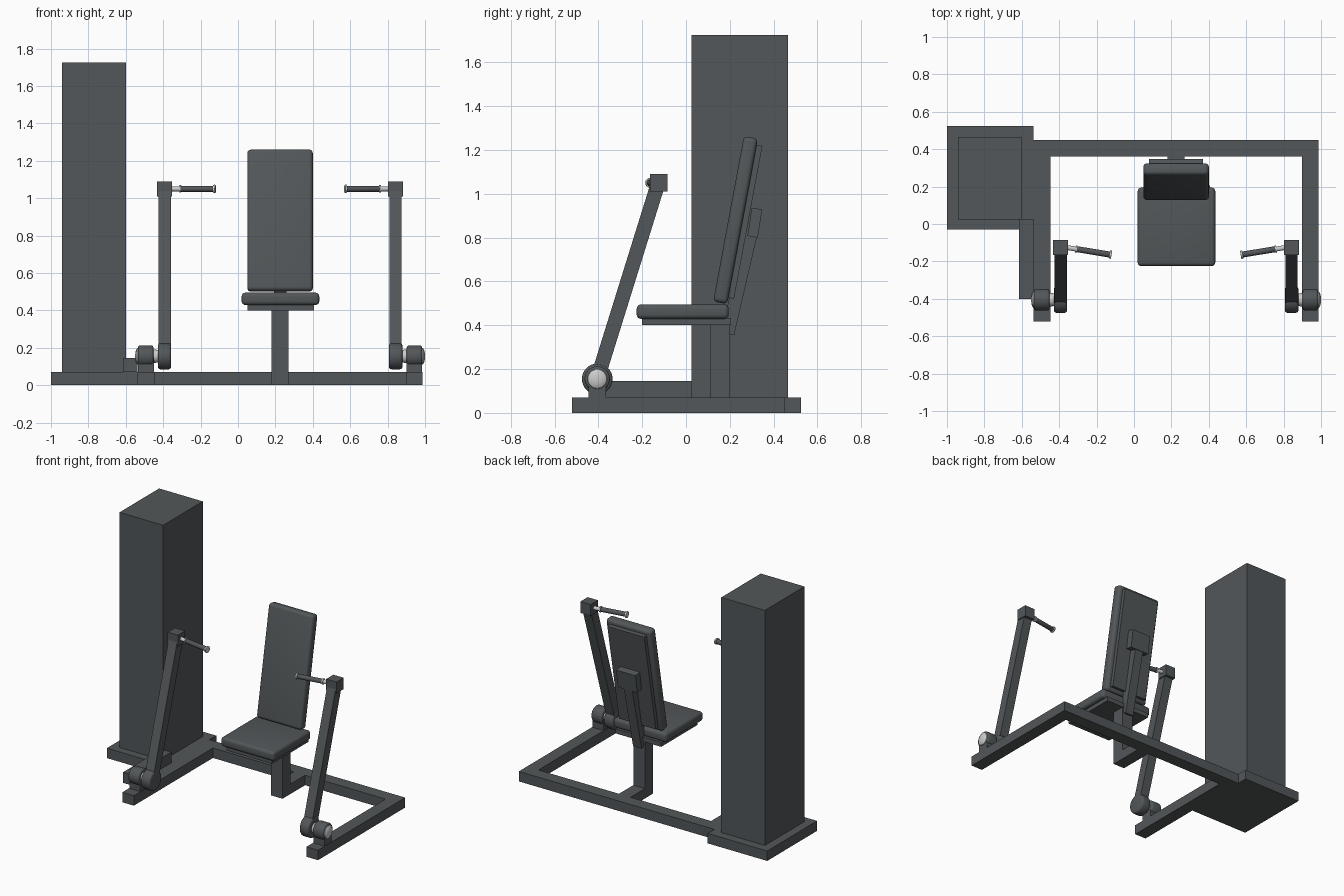
import bpy, bmesh, math
from mathutils import Vector, Matrix

if "Cube" in bpy.data.objects:
    bpy.data.objects.remove(bpy.data.objects["Cube"])


def material(name, rgb):
    m = bpy.data.materials.new(name)
    m.diffuse_color = (*rgb, 1)
    m.use_nodes = True
    m.node_tree.nodes["Principled BSDF"].inputs["Base Color"].default_value = m.diffuse_color
    return m


DARK = material("charcoal grey", (0.085, 0.095, 0.1))
LIGHT = material("light steel", (0.6, 0.6, 0.6))
MID = 0.225          # centre line of the seat and both arms
ARM_Y, ARM_Z = -0.405, 0.155


def finish(name, bm, mat):
    bmesh.ops.recalc_face_normals(bm, faces=bm.faces)
    me = bpy.data.meshes.new(name)
    bm.to_mesh(me)
    bm.free()
    me.materials.append(mat)
    ob = bpy.data.objects.new(name, me)
    bpy.context.collection.objects.link(ob)
    return ob


def smooth(ob, angle=35):
    bpy.ops.object.select_all(action='DESELECT')
    ob.select_set(True)
    bpy.context.view_layer.objects.active = ob
    bpy.ops.object.shade_smooth_by_angle(angle=math.radians(angle))


def block(name, center, size, tilt=0, radius=0):
    """Box leaning back by tilt degrees, with optional rounded edges."""
    bm = bmesh.new()
    bmesh.ops.create_cube(bm, size=1)
    bmesh.ops.scale(bm, vec=size, verts=bm.verts)
    if radius:
        bmesh.ops.bevel(bm, geom=bm.edges[:], offset=radius, segments=4,
                        profile=0.5, affect='EDGES')
    mat = Matrix.Translation(center) @ Matrix.Rotation(math.radians(-tilt), 4, 'X')
    bmesh.ops.transform(bm, matrix=mat, verts=bm.verts)
    ob = finish(name, bm, DARK)
    if radius:
        smooth(ob)
    return ob


def box(name, x, y, z):
    """Axis-aligned box from three ranges."""
    lo, hi = Vector((x[0], y[0], z[0])), Vector((x[1], y[1], z[1]))
    size = hi - lo
    return block(name, (lo + hi) / 2, [abs(v) for v in size])


def lathe(name, profile, origin, direction, mat, seg=32):
    """Closed solid turned around direction; profile is (distance, radius)."""
    bm = bmesh.new()
    q = Vector(direction).to_track_quat('Z', 'Y')
    rings = []
    for t, r in profile:
        rings.append([bm.verts.new(Vector(origin) + q @ Vector(
            (r * math.cos(a), r * math.sin(a), t)))
            for a in (2 * math.pi * i / seg for i in range(seg))])
    for a, b in zip(rings, rings[1:]):
        for i in range(seg):
            j = (i + 1) % seg
            bm.faces.new((a[i], a[j], b[j], b[i]))
    bm.faces.new(rings[0])
    bm.faces.new(rings[-1])
    ob = finish(name, bm, mat)
    smooth(ob)
    return ob


def rounded(length, r, c):
    """Cylinder profile with rounded rims."""
    arc = [(c * (1 - math.cos(a)), r - c * (1 - math.sin(a)))
           for a in (0, math.pi / 6, math.pi / 3, math.pi / 2)]
    return arc + [(length - t, rr) for t, rr in reversed(arc)]


# Weight cabinet and its plinth
box("cabinet_base", (-1.0, -0.537), (-0.03, 0.525), (0, 0.07))
box("weight_cabinet", (-0.94, -0.60), (0.025, 0.465), (0.07, 1.725))
box("cable_channel", (-0.615, -0.537), (-0.40, 0.026), (0.07, 0.145))

# Floor frame
box("rear_beam", (-0.447, 0.897), (0.36, 0.45), (0, 0.07))
box("seat_foot", (0.18, 0.27), (0.20, 0.36), (0, 0.07))

# Seat
box("seat_post", (0.18, 0.27), (0.11, 0.20), (0, 0.40))
box("seat_plate", (0.05, 0.405), (-0.20, 0.205), (0.40, 0.432))
block("seat_cushion", (MID + 0.002, -0.015, 0.462), (0.415, 0.42, 0.066), 0, 0.02)

# Backrest and its support
block("back_cushion", (MID, 0.226, 0.88), (0.35, 0.065, 0.768), 10.5, 0.02)
block("back_plate", (MID, 0.270, 0.872), (0.287, 0.028, 0.71), 10.5)
block("back_strut", (MID, 0.248, 0.61), (0.066, 0.06, 0.51), 13)
block("back_bracket", (MID, 0.314, 0.868), (0.15, 0.048, 0.13), 9)

# Mirrored side rails, pivots and press arms
for side, s in (("left", -1), ("right", 1)):
    def X(d):
        return MID + s * d

    box(side + "_rail", (X(0.672), X(0.762)), (-0.52, 0.45), (0, 0.07))
    box(side + "_pivot_mount", (X(0.675), X(0.759)), (-0.445, -0.365), (0.07, 0.15))
    out = (s, 0, 0)
    lathe(side + "_pivot_housing", rounded(0.083, 0.058, 0.012),
          (X(0.677), ARM_Y, ARM_Z), out, DARK)
    lathe(side + "_pivot_shaft",
          [(0, 0.032), (0.122, 0.045), (0.128, 0.043), (0.134, 0.034),
           (0.138, 0.018), (0.139, 0.004)],
          (X(0.636), ARM_Y, ARM_Z), out, LIGHT)
    lathe(side + "_arm_hub", rounded(0.072, 0.07, 0.014),
          (X(0.582), ARM_Y, ARM_Z), out, DARK)

    # Leaning arm from hub to top block
    a, b = Vector((X(0.617), ARM_Y, ARM_Z)), Vector((X(0.617), -0.128, 1.045))
    d = b - a
    block(side + "_arm", (a + b) / 2, (0.066, 0.066, d.length),
          math.degrees(math.atan2(d.y, d.z)))
    box(side + "_arm_block", (X(0.577), X(0.657)), (-0.165, -0.085), (1.01, 1.09))

    # Inward handle
    start = Vector((X(0.582), -0.126, 1.05))
    aim = Vector((X(0.345), -0.165, 1.05)) - start
    n = aim.normalized()
    L = aim.length
    lathe(side + "_handle_rod",
          [(0, 0.013), (0.045, 0.013), (0.045, 0.02), (0.053, 0.02), (0.053, 0.012)],
          start, n, LIGHT, 24)
    lathe(side + "_handle_grip", rounded(L - 0.063, 0.016, 0.003),
          start + n * 0.052, n, DARK, 24)
    lathe(side + "_handle_cap", rounded(0.012, 0.022, 0.003),
          start + n * (L - 0.012), n, LIGHT, 24)
